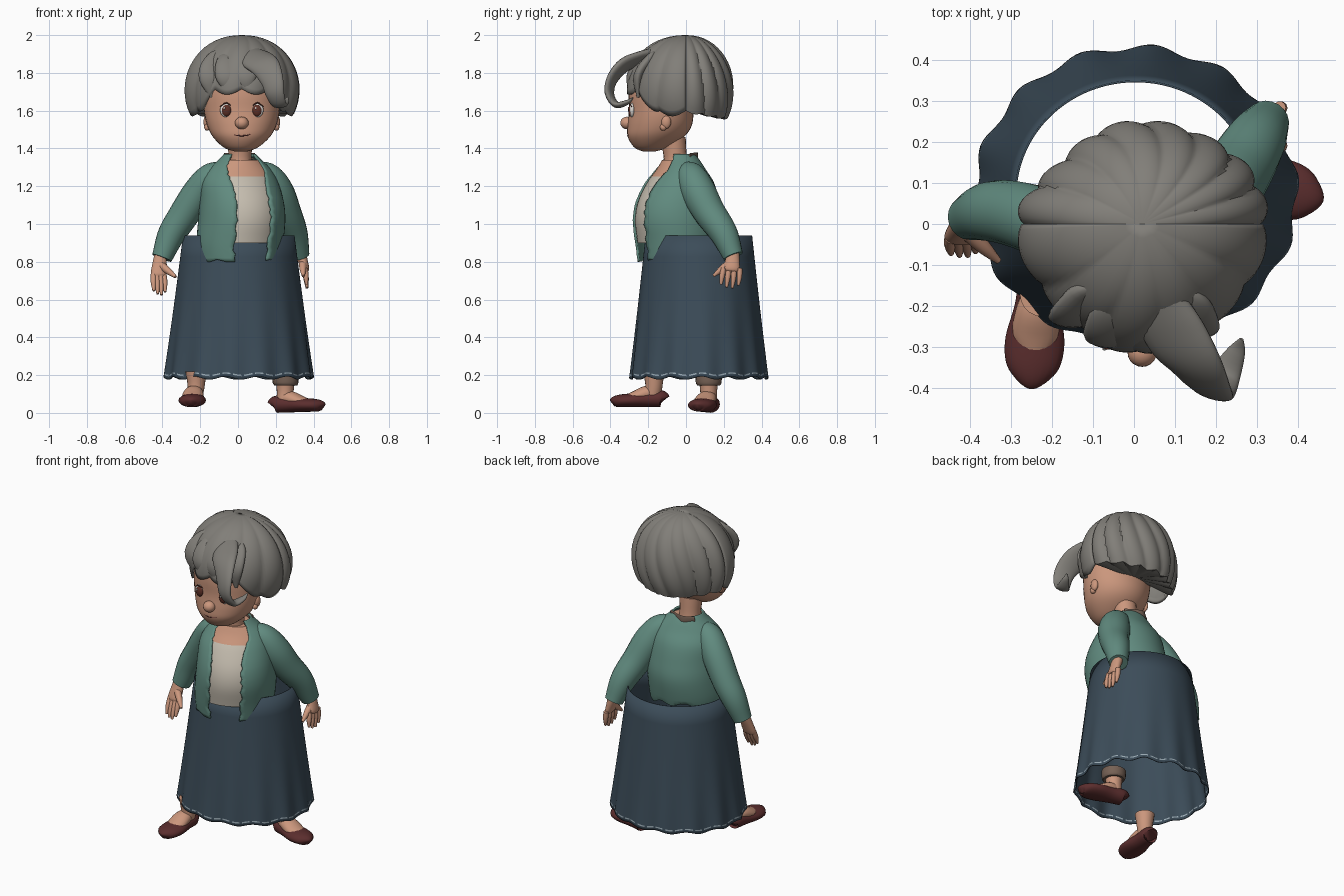
import bpy, bmesh, random
from math import sin, cos, pi, acos, radians
from mathutils import Vector

random.seed(4)
cube = bpy.data.objects.get("Cube")
if cube:
    bpy.data.objects.remove(cube)


def material(name, rgb):
    m = bpy.data.materials.new(name)
    m.use_nodes = True
    m.diffuse_color = (*rgb, 1)
    b = m.node_tree.nodes["Principled BSDF"]
    b.inputs["Base Color"].default_value = (*rgb, 1)
    b.inputs["Roughness"].default_value = 0.8
    return m


GREY = material("grey hair", (0.22, 0.21, 0.19))
SKIN = material("skin", (0.60, 0.31, 0.205))
TEAL = material("teal wool", (0.12, 0.26, 0.215))
NAVY = material("navy cloth", (0.045, 0.073, 0.1))
CREAM = material("cream shirt", (0.56, 0.51, 0.43))
MAROON = material("maroon leather", (0.105, 0.027, 0.027))
BROWN = material("iris brown", (0.11, 0.03, 0.02))
TAUPE = material("taupe cuff", (0.18, 0.12, 0.09))
WHITE = material("eye white", (0.75, 0.72, 0.68))
STITCH = material("hem stitch", (0.32, 0.40, 0.45))


def finish(name, bm, mats, solid=0, angle=50):
    bmesh.ops.remove_doubles(bm, verts=bm.verts, dist=1e-5)
    bmesh.ops.recalc_face_normals(bm, faces=bm.faces)
    me = bpy.data.meshes.new(name)
    bm.to_mesh(me)
    bm.free()
    for m in mats:
        me.materials.append(m)
    me.polygons.foreach_set("use_smooth", [True] * len(me.polygons))
    me.set_sharp_from_angle(angle=radians(angle))
    ob = bpy.data.objects.new(name, me)
    bpy.context.collection.objects.link(ob)
    if solid:
        mod = ob.modifiers.new("thickness", "SOLIDIFY")
        mod.thickness, mod.offset = solid, -1
    return ob


def smooth_path(pts, steps):
    """Catmull-Rom interpolation of tuples of any length."""
    p = [Vector(q) for q in pts]
    p = [p[0] * 2 - p[1]] + p + [p[-1] * 2 - p[-2]]
    out = []
    for a, b, c, d in zip(p, p[1:], p[2:], p[3:]):
        for i in range(steps):
            t = i / steps
            out.append(b + ((c - a) * t + (a * 2 - b * 5 + c * 4 - d) * t * t
                            + (b * 3 - a - c * 3 + d) * t ** 3) * 0.5)
    return out + [p[-2]]


def grid(bm, rows, closed):
    vs = [[bm.verts.new(c) for c in r] for r in rows]
    n = len(vs[0])
    faces = []
    for r, s in zip(vs, vs[1:]):
        for i in range(n if closed else n - 1):
            j = (i + 1) % n
            faces.append(bm.faces.new((r[i], r[j], s[j], s[i])))
    return vs, faces


def sweep(name, pts, mat, ref=(0, 1, 0), flat=False, yaw=0, n=20, steps=5):
    """Elliptical tube through (x, y, z, half_width, half_depth) points."""
    path = smooth_path(pts, steps)
    pos = [Vector(q[:3]) for q in path]
    rows = []
    for i, q in enumerate(path):
        t = (pos[min(i + 1, len(pos) - 1)] - pos[max(i - 1, 0)]).normalized()
        side = t.cross(Vector(ref)).normalized()
        up = side.cross(t)
        if flat:
            side, up = Vector((cos(yaw), sin(yaw), 0)), Vector((-sin(yaw), cos(yaw), 0))
        rows.append([pos[i] + side * cos(2 * pi * k / n) * max(q[3], .001)
                     + up * sin(2 * pi * k / n) * max(q[4], .001) for k in range(n)])
    bm = bmesh.new()
    vs, _ = grid(bm, rows, True)
    for loop in (vs[0], vs[-1]):
        bm.faces.new(loop)
    return finish(name, bm, [mat])


def rnd(pts):
    return [(x, y, z, r, r) for x, y, z, r in pts]


def ball(name, at, size, mat):
    bm = bmesh.new()
    bmesh.ops.create_uvsphere(bm, u_segments=20, v_segments=12, radius=1)
    bmesh.ops.scale(bm, vec=size, verts=bm.verts)
    bmesh.ops.translate(bm, vec=at, verts=bm.verts)
    return finish(name, bm, [mat])


# Skirt: open rippled tube with a dashed stitch row near the hem
COLS = 168
bm = bmesh.new()
rows = []
for t in (0, .15, .3, .45, .6, .75, .88, .969, .979, 1):
    row = []
    for k in range(COLS):
        a = 2 * pi * k / COLS
        w = 1 + .022 * t * t * sin(14 * a)
        row.append(((.295 + .097 * t) * w * cos(a) + .004,
                    .068 + (.282 + .081 * t) * w * sin(a),
                    .94 - .755 * t + .008 * t ** 6 * sin(14 * a + 1)))
    rows.append(row)
_, faces = grid(bm, rows, True)
for k, f in enumerate(faces):
    if k // COLS == 7 and k % 4 != 3:
        f.material_index = 1
finish("skirt", bm, [NAVY, STITCH], .005)

# Torso: shirt with bare chest, wrapped by an open cardigan
YAW = radians(18)
TORSO = [(.01, -.05, .80, .22, .205), (.01, -.045, .90, .23, .225), (.02, -.045, 1.02, .23, .24),
         (.02, -.045, 1.12, .222, .222), (.01, -.035, 1.22, .205, .18), (.01, -.03, 1.29, .168, .13),
         (.01, -.03, 1.34, .115, .10), (.01, -.035, 1.37, .085, .08)]
body = sweep("shirt", [(x, y, z, a * .94, b * .94) for x, y, z, a, b in TORSO[1:-1]],
             CREAM, flat=True, yaw=YAW, n=40)
body.data.materials.append(SKIN)
for p in body.data.polygons:
    if p.center.z > 1.245:
        p.material_index = 1

bm = bmesh.new()
rows = []
for x, y, z, a, b in smooth_path(TORSO, 5):
    gap = 25 + 24 * min(1, max(0, (z - 1.2) / .16))
    g0, g1 = (radians(gap + random.uniform(-2, 2)) for _ in range(2))
    row = []
    for k in range(49):
        th = g0 + (2 * pi - g0 - g1) * k / 48
        back = max(0, -cos(th))
        zz = max(z, .80 + .07 * back + .012 * sin(9 * th))
        lx, ly = -a * sin(th), -b * cos(th)
        row.append((x + lx * cos(YAW) - ly * sin(YAW), y + lx * sin(YAW) + ly * cos(YAW), zz))
    rows.append(row)
grid(bm, rows, False)
finish("cardigan", bm, [TEAL], .012)
sweep("back_collar", [(-.075, .02, 1.36, .004, .015), (-.01, .06, 1.35, .004, .03),
                      (.09, .02, 1.36, .004, .015)], TAUPE, ref=(0, 0, 1))
sweep("neck", rnd([(.01, -.05, 1.27, .085), (.01, -.055, 1.34, .062), (.012, -.07, 1.46, .068)]),
      SKIN, flat=True)

# Sleeves
sweep("right_sleeve", rnd([(-.07, -.04, 1.28, .055), (-.14, -.03, 1.245, .078), (-.21, 0, 1.165, .084),
      (-.292, .025, 1.04, .08), (-.355, .03, .94, .072), (-.403, .015, .82, .054)]), TEAL)
sweep("left_sleeve", rnd([(.08, 0, 1.28, .055), (.155, .03, 1.245, .08), (.205, .068, 1.165, .092),
      (.25, .125, 1.06, .085), (.295, .2, .95, .074), (.325, .25, .83, .054)]), TEAL)


# Hands: wrist, palm, four fingers and a thumb
def hand(side, wrist, palm, across, reach, thumb):
    wrist, palm, across, reach = map(Vector, (wrist, palm, across, reach))
    wide = abs(across.x) > abs(across.y)
    mid = (wrist + palm) / 2
    sizes = [(.032, .03), (.038, .026), (.042, .022), (.034, .015)]
    spots = [wrist, mid, palm, palm + reach * .15]
    sweep(side + "_palm", [(*p, *(s if wide else s[::-1])) for p, s in zip(spots, sizes)], SKIN)
    for i in range(4):
        o = across * (i - 1.5)
        length = (.85, 1, 1.05, .9)[i]
        pts = [palm + o * .02, palm + o * .022 + reach * .5 * length,
               palm + o * .022 + reach * length]
        sweep(f"{side}_finger_{i + 1}", rnd([(*p, r) for p, r in zip(pts, (.015, .0145, .007))]),
              SKIN, n=10)
    tip = Vector(thumb)
    sweep(side + "_thumb", rnd([(*mid, .022), (*(mid.lerp(tip, .55)), .018), (*tip, .008)]),
          SKIN, ref=(0, 0, 1), n=10)


hand("right", (-.41, .01, .84), (-.42, -.03, .735), (.9, .1, 0), (.005, -.045, -.105), (-.33, -.09, .72))
hand("left", (.33, .25, .85), (.355, .242, .765), (0, 1.4, 0), (.01, -.012, -.1), (.345, .145, .725))


# Feet in slip-on shoes
def foot(side, heel, toe, ankle):
    heel, toe, ankle = map(Vector, (heel, toe, ankle))
    prof = [(0, .03, .035), (.05, .05, .045), (.3, .056, .042), (.6, .072, .037), (.82, .066, .034),
            (.95, .042, .029), (1, .012, .02)]
    up = lambda t, h: heel.lerp(toe, t) + Vector((0, 0, h))
    sweep(side + "_shoe", [(*up(t, h), w, h) for t, w, h in prof], MAROON, ref=(0, 0, 1))
    sweep(side + "_instep", [(*up(.1, .06), .03, .035), (*up(.3, .075), .05, .04),
          (*up(.55, .055), .056, .032), (*up(.74, .047), .032, .018)], SKIN, ref=(0, 0, 1))
    sweep(side + "_ankle", rnd([(*up(.22, .05), .044), (*ankle, .045), (*(ankle + Vector((0, 0, .08))), .056)]),
          SKIN)


foot("right", (-.228, -.12, .03), (-.25, -.39, .03), (-.222, -.17, .14))
foot("left", (.19, .135, .0), (.45, .06, .008), (.25, .12, .12))
sweep("left_cuff", rnd([(.252, .12, .145, .06), (.252, .12, .16, .068), (.25, .12, .20, .07)]), TAUPE)

# Head and face
sweep("head", [(.015, -.195, 1.383, .03, .03), (.015, -.185, 1.405, .09, .088), (.018, -.16, 1.46, .15, .148),
      (.02, -.14, 1.52, .182, .17), (.02, -.13, 1.60, .2, .172), (.02, -.125, 1.70, .2, .178),
      (.02, -.11, 1.80, .17, .17), (.02, -.1, 1.89, .07, .07)], SKIN, flat=True, n=36)
ball("nose", (.02, -.312, 1.535), (.036, .036, .033), SKIN)
sweep("smile", rnd([(-.055, -.287, 1.492, .002), (-.02, -.303, 1.473, .003), (.02, -.309, 1.467, .003),
      (.06, -.303, 1.473, .003), (.095, -.287, 1.492, .002)]), MAROON, ref=(0, 0, 1), n=8)
for side, s in (("right", -1), ("left", 1)):
    x = .02 + s * .083
    ball(side + "_eye", (x, -.285, 1.603), (.032, .015, .038), WHITE)
    ball(side + "_iris", (x - s * .002, -.292, 1.601), (.025, .014, .031), BROWN)
    ball(side + "_glint", (x - .009, -.305, 1.613), (.005, .003, .006), WHITE)
    sweep(side + "_lashes", rnd([(x - .033, -.287, 1.62, .002), (x, -.302, 1.641, .004),
          (x + .033, -.287, 1.62, .002)]), BROWN, ref=(0, 0, 1), n=8)
    ball(side + "_ear", (.02 + s * .185, -.105, 1.54), (.018, .026, .036), SKIN)
    ball(side + "_ear_lobe", (.02 + s * .183, -.12, 1.512), (.016, .018, .018), SKIN)


# Hair: two fluted half domes that meet in a seam over the crown
def dome(name, start, depth, lobes, flute, hem, swirl, skew, fill):
    rows = []
    n = lobes * 12
    for v in range(19):
        row = []
        for k in range(n + 1):
            u = k / n
            phi = start + pi * u
            th = v / 18 * acos((hem(phi, abs(sin(lobes * pi * u))) - 1.71) / .29)
            bump = abs(sin(lobes * (pi * u + swirl * sin(pi * u) * cos(th))))
            pinch = 1 - sin(2 * phi) ** 2 * (.05 - skew * cos(phi))
            r = sin(th) ** .92 * (1 - flute + flute * bump ** .7) * pinch
            row.append((.02 + .31 * r * cos(phi), depth * r * sin(phi), 1.71 + .29 * cos(th)))
        rows.append(row)
    bm = bmesh.new()
    vs, _ = grid(bm, rows, False)
    if fill:
        mid = bm.verts.new((.02, .02, 1.6))
        for a, b in zip(vs[-1], vs[-1][1:]):
            bm.faces.new((a, b, mid))
    finish(name, bm, [GREY], 0 if fill else .02, 35)


def fringe(phi, bump):
    s = min(1, max(0, (-sin(phi) - .5) / .4))
    return 1.60 + .115 * s * s * (3 - 2 * s) - .03 * bump


dome("back_hair", 0, .255, 8, .07, lambda p, b: 1.60 - .035 * sin(p) - .012 * b, .35, .07, True)
dome("front_hair", pi, .32, 6, .05, fringe, -.3, .01, False)

# Loose locks over the brow and the forward curl
for i, (x0, x1, z1) in enumerate(((-.06, -.15, 1.665), (-.03, -.06, 1.69), (.04, .04, 1.685), (.10, .15, 1.67))):
    y1 = -.295 + 2.2 * (x1 - .02) ** 2
    sweep(f"brow_lock_{i + 1}", [(x0, -.14, 1.90, .03, .015), (x0 * .5 + x1 * .5, y1 + .065, 1.86, .065, .03),
          (x1, y1 + .005, 1.78, .06, .026), (x1 + .015, y1 + .005, z1, .008, .008)], GREY)
sweep("front_curl", [(.05, -.15, 1.91, .03, .05), (.09, -.25, 1.875, .03, .08), (.145, -.335, 1.835, .03, .075),
      (.18, -.392, 1.765, .023, .062), (.195, -.405, 1.69, .02, .052), (.22, -.37, 1.632, .017, .04),
      (.25, -.31, 1.645, .012, .022), (.262, -.28, 1.67, .003, .005)], GREY, ref=(.9, -.3, .1))
